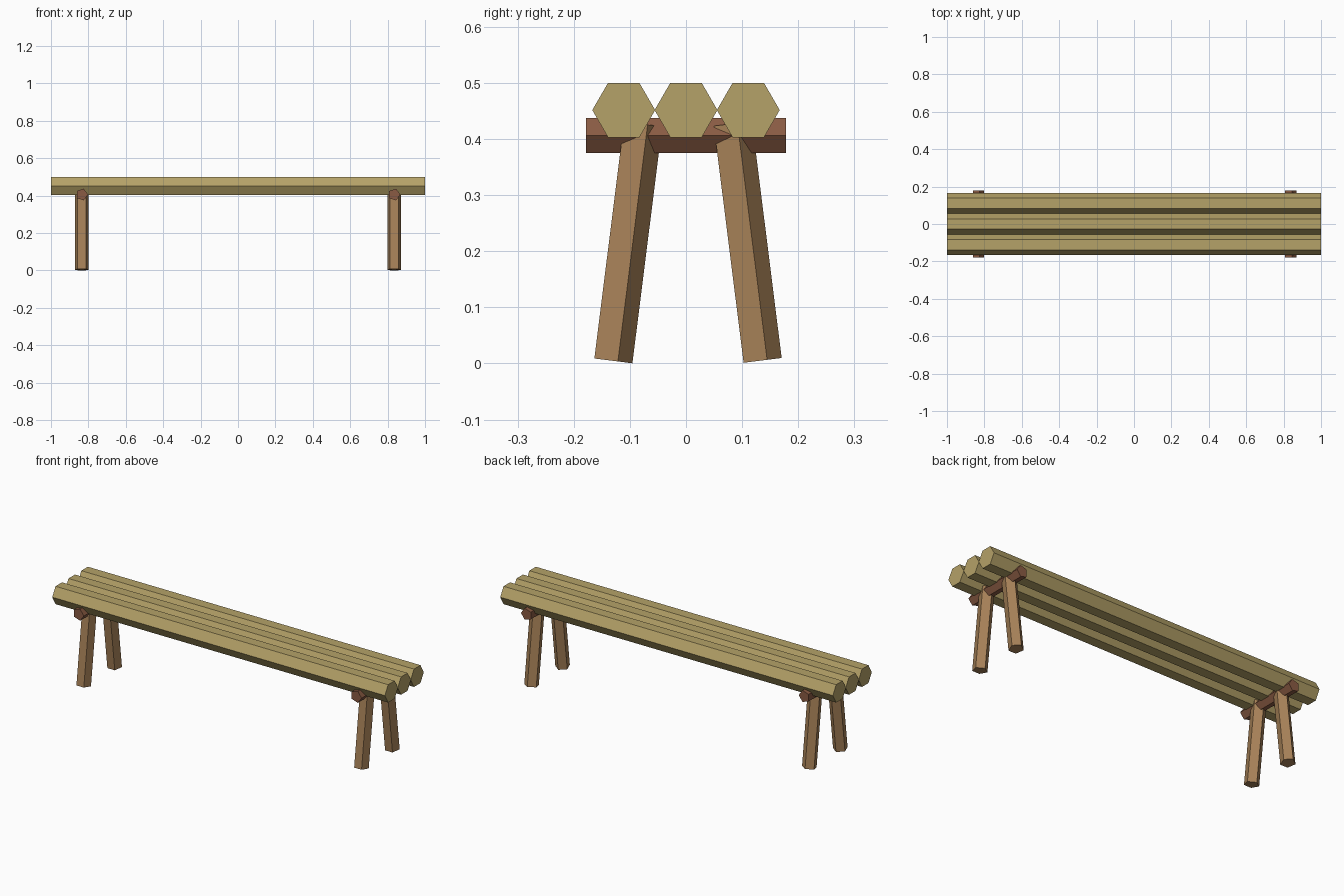
import bpy
import math
from mathutils import Vector, Matrix

cube = bpy.data.objects.get("Cube")
if cube:
    bpy.data.objects.remove(cube, do_unlink=True)


def material(name, rgb):
    mat = bpy.data.materials.new(name)
    mat.use_nodes = True
    color = (*rgb, 1.0)
    mat.diffuse_color = color
    mat.node_tree.nodes["Principled BSDF"].inputs["Base Color"].default_value = color
    return mat


def pole(name, start, end, radius, sides, first_corner, mat):
    """Straight pole between two points; first_corner is the direction of one corner."""
    start, end = Vector(start), Vector(end)
    axis = (end - start).normalized()
    u = Vector(first_corner)
    u = (u - axis * u.dot(axis)).normalized()
    v = axis.cross(u)
    ring = []
    for i in range(sides):
        a = math.tau * i / sides
        ring.append((u * math.cos(a) + v * math.sin(a)) * radius)
    verts = [start + p for p in ring] + [end + p for p in ring]
    faces = [list(range(sides))[::-1], list(range(sides, 2 * sides))]
    for i in range(sides):
        j = (i + 1) % sides
        faces.append([i, j, j + sides, i + sides])
    mesh = bpy.data.meshes.new(name)
    mesh.from_pydata(verts, [], faces)
    mesh.materials.append(mat)
    obj = bpy.data.objects.new(name, mesh)
    bpy.context.collection.objects.link(obj)
    return obj


seat_wood = material("pale_seat_wood", (0.46, 0.36, 0.138))
leg_wood = material("tan_leg_wood", (0.39, 0.223, 0.098))
bar_wood = material("red_brown_wood", (0.254, 0.105, 0.056))

# Seat: three six-sided logs side by side
for label, y in (("front", -0.111), ("middle", 0), ("back", 0.111)):
    pole("seat_log_" + label, (-1, y, 0.4515), (1, y, 0.4515),
         0.056, 6, (0, 1, 0), seat_wood)

# Supports: a five-sided crossbar and two splayed five-sided legs at each end
for side, x in (("right", -0.835), ("left", 0.835)):
    pole("crossbar_" + side, (x, -0.178, 0.406), (x, 0.178, 0.406),
         0.0328, 5, (1, 0, 0), bar_wood)
    for label, s in (("front", -1), ("back", 1)):
        pole(f"leg_{label}_{side}", (x, s * 0.133, 0.005), (x, s * 0.08, 0.427),
             0.0378, 5, (0, 1, 0), leg_wood)
